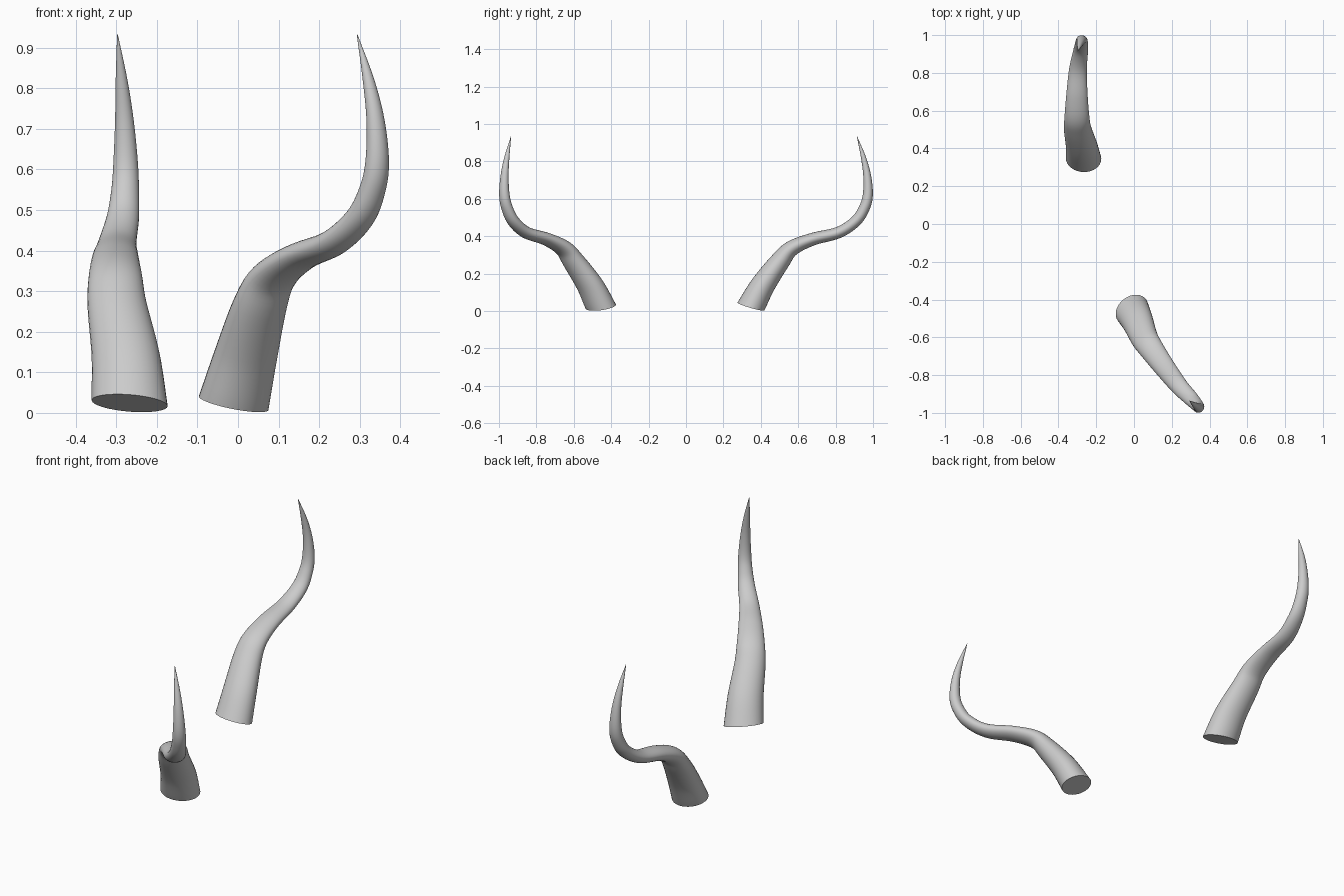
import bpy, bmesh, math
from mathutils import Vector, Matrix

cube = bpy.data.objects.get("Cube")
if cube:
    bpy.data.objects.remove(cube, do_unlink=True)

SIDES, STEPS = 32, 6

# Horn path: centre x, y, z, then half width across and half depth
PATH = [
    (-.267, .347, .024, .094, .075),
    (-.277, .412, .140, .084, .065),
    (-.298, .502, .265, .073, .053),
    (-.302, .565, .335, .066, .042),
    (-.302, .676, .384, .057, .034),
    (-.297, .815, .420, .047, .031),
    (-.284, .907, .480, .040, .030),
    (-.278, .953, .550, .034, .029),
    (-.277, .972, .620, .030, .027),
    (-.280, .969, .720, .023, .021),
    (-.287, .949, .820, .0145, .0135),
    (-.297, .915, .932, .001, .001),
]
BASE_NORMAL = Vector((.08, .28, .96)).normalized()


def smooth_path(points):
    """Catmull-Rom samples through the path rows."""
    rows = [Vector(p) for p in points]
    rows = [rows[0] * 2 - rows[1]] + rows + [rows[-1] * 2 - rows[-2]]
    out = []
    for a, b, c, d in zip(rows, rows[1:], rows[2:], rows[3:]):
        for i in range(STEPS):
            t = i / STEPS
            out.append((b * 2 + (c - a) * t + (a * 2 - b * 5 + c * 4 - d) * t**2
                        + (b * 3 - a - c * 3 + d) * t**3) / 2)
    out.append(rows[-2])
    return out


def make_horn(name, matrix, material):
    """Sweep a tapering ellipse along the path and cap the root."""
    samples = smooth_path(PATH)
    centres = [Vector(s[:3]) for s in samples]
    bm = bmesh.new()
    rings = []
    for i, (s, c) in enumerate(zip(samples, centres)):
        tangent = (centres[min(i + 1, len(centres) - 1)] - centres[max(i - 1, 0)]).normalized()
        # the root is cut flatter than the path direction
        tangent = tangent.lerp(BASE_NORMAL, max(0, 1 - i / STEPS)).normalized()
        across = Vector((1, 0, 0))
        across = (across - tangent * across.dot(tangent)).normalized()
        depth = tangent.cross(across)
        ring = []
        for k in range(SIDES):
            a = math.tau * k / SIDES
            ring.append(bm.verts.new(c + across * s[3] * math.cos(a) + depth * s[4] * math.sin(a)))
        rings.append(ring)
    for low, high in zip(rings, rings[1:]):
        for k in range(SIDES):
            n = (k + 1) % SIDES
            bm.faces.new((low[k], low[n], high[n], high[k])).smooth = True
    bm.faces.new(rings[0][::-1])
    bm.faces.new(rings[-1])
    bmesh.ops.transform(bm, matrix=matrix, verts=bm.verts)
    bmesh.ops.recalc_face_normals(bm, faces=bm.faces)
    mesh = bpy.data.meshes.new(name)
    bm.to_mesh(mesh)
    bm.free()
    mesh.materials.append(material)
    obj = bpy.data.objects.new(name, mesh)
    bpy.context.collection.objects.link(obj)


# Horn colour
grey = bpy.data.materials.new("horn_grey")
grey.use_nodes = True
colour = (.6, .6, .6, 1)
grey.diffuse_color = colour
grey.node_tree.nodes["Principled BSDF"].inputs["Base Color"].default_value = colour

# The second horn mirrors the first across a slanted upright plane
angle = math.radians(17.7)
shift = Matrix.Translation((0, -.01, 0))
plane_normal = Vector((-math.sin(angle), math.cos(angle), 0))
mirror = shift @ Matrix.Scale(-1, 4, plane_normal) @ shift.inverted()

make_horn("back_horn", Matrix.Identity(4), grey)
make_horn("front_horn", mirror, grey)
